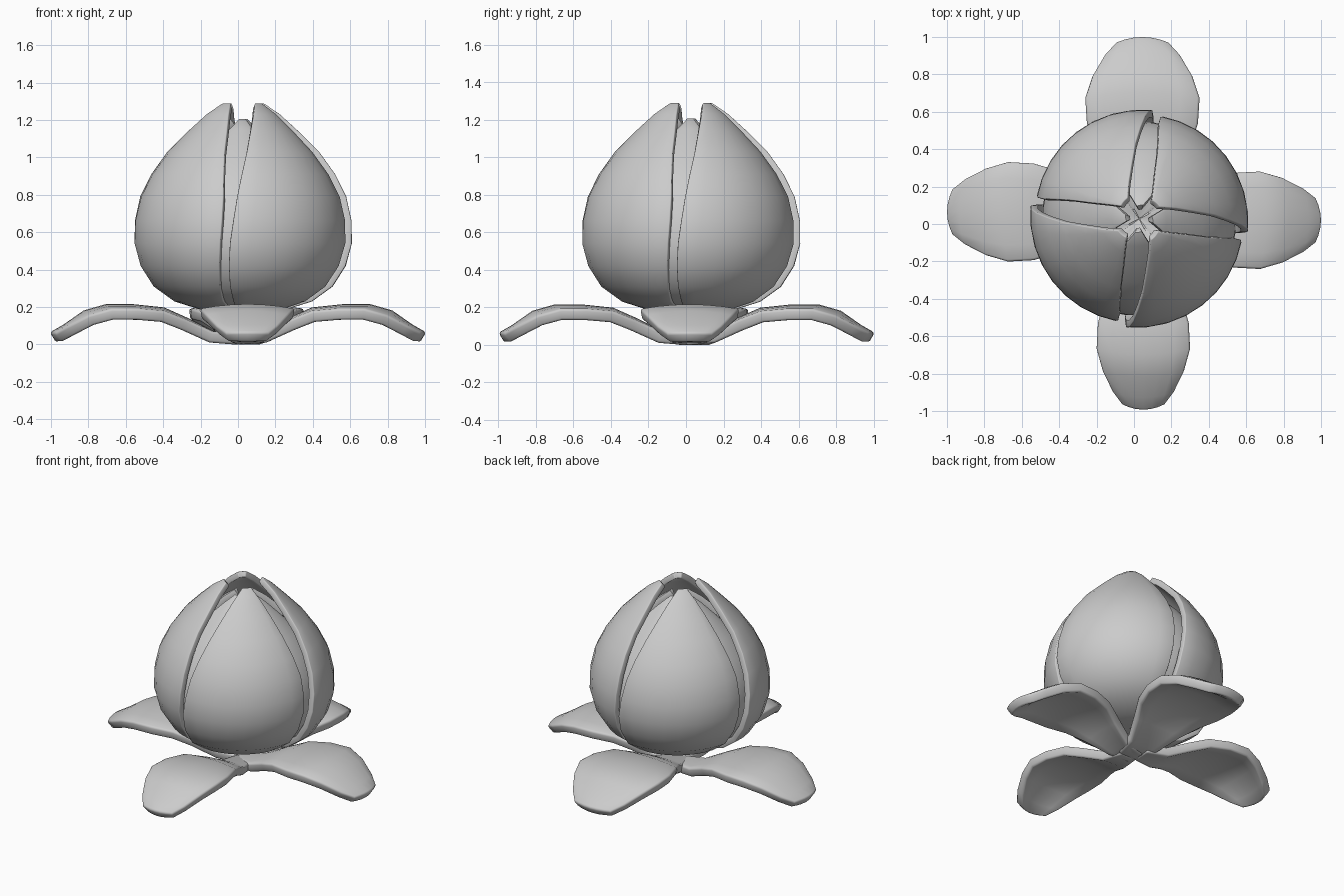
import bpy
from math import radians, sin, cos

if "Cube" in bpy.data.objects:
    bpy.data.objects.remove(bpy.data.objects["Cube"])

CX, CY = 0.028, 0.028   # bud axis


def make_object(name, rows, thickness, bevel):
    """Skin a grid of points (outside facing out), then thicken it inwards."""
    n = len(rows[0])
    verts = [p for row in rows for p in row]
    faces = [(i * n + j, i * n + j + 1, (i + 1) * n + j + 1, (i + 1) * n + j)
             for i in range(len(rows) - 1) for j in range(n - 1)]
    mesh = bpy.data.meshes.new(name)
    mesh.from_pydata(verts, [], faces)
    ob = bpy.data.objects.new(name, mesh)
    bpy.context.collection.objects.link(ob)
    sol = ob.modifiers.new("thickness", 'SOLIDIFY')
    sol.thickness = thickness
    sol.offset = -1
    bev = ob.modifiers.new("soft_rim", 'BEVEL')
    bev.width = bevel
    bev.segments = 2
    bev.limit_method = 'ANGLE'
    bev.angle_limit = radians(50)
    bpy.ops.object.select_all(action='DESELECT')
    ob.select_set(True)
    bpy.context.view_layer.objects.active = ob
    bpy.ops.object.shade_smooth_by_angle(angle=radians(40))
    return ob


# bud petal profile: radius, height, half angle
BUD = [(.06, .17, 40), (.22, .185, 40), (.36, .23, 40), (.47, .31, 41),
       (.54, .42, 41.5), (.573, .54, 41.5), (.57, .66, 41), (.54, .79, 40),
       (.48, .91, 38), (.395, 1.03, 35), (.29, 1.14, 31), (.20, 1.23, 24),
       (.125, 1.29, 12)]


def bud_petal(name, angle, inset, squash, twist):
    rows = []
    for k, (r, z, half) in enumerate(BUD):
        t = k / (len(BUD) - 1)
        # the petals swirl gently from base to tip
        turn = twist * t ** 3 - 7 * max(0, 1 - t / .55)
        row = []
        for j in range(9):
            s = j / 4 - 1
            # the leading side is a little wider
            a = radians(angle + s * half + turn - 3 * t * max(0, -s))
            # one side tucks slightly under its neighbour
            rr = r - inset - 0.012 * s * min(1, r / .4)
            row.append((CX + rr * cos(a), CY + rr * sin(a),
                        .17 + (z - .17) * squash))
        rows.append(row)
    make_object(name, rows, 0.04, 0.014)


for i in range(4):
    bud_petal(f"outer_petal_{i + 1}", 37 + 90 * i, 0, 1.0, 7)
    bud_petal(f"inner_petal_{i + 1}", -7 + 90 * i, 0.053, 0.925, 6)

# spreading sepal profile: distance, top height, half width
SEPAL = [(.0, .06, .07), (.14, .075, .10), (.28, .145, .16),
         (.40, .198, .215), (.54, .216, .255), (.68, .216, .263),
         (.80, .182, .23), (.91, .125, .175), (.98, .085, .12)]


def sepal(name, angle, width, shift):
    a = radians(angle)
    rows = []
    for d, z, w in SEPAL:
        row = []
        for j in range(7):
            s = j / 3 - 1
            u = d + 0.03 * (1 - s * s) * (d > .5)   # rounded tip
            v = s * w * width
            zz = z - 0.025 * s * s * min(1, d / .5) \
                - 0.02 * (1 - s * s) * (d > .9)
            x0, y0 = shift
            row.append((u * cos(a) - v * sin(a) + x0,
                        u * sin(a) + v * cos(a) + y0, zz))
        rows.append(row)
    ob = make_object(name, rows, 0.062, 0.013)
    ob.data.flip_normals()


sepal("sepal_right", 0, 1.0, (-.005, .02))
sepal("sepal_back", 90, 1.17, (.045, -.005))
sepal("sepal_left", 180, 1.02, (.005, .065))
sepal("sepal_front", 270, .96, (.05, .012))
